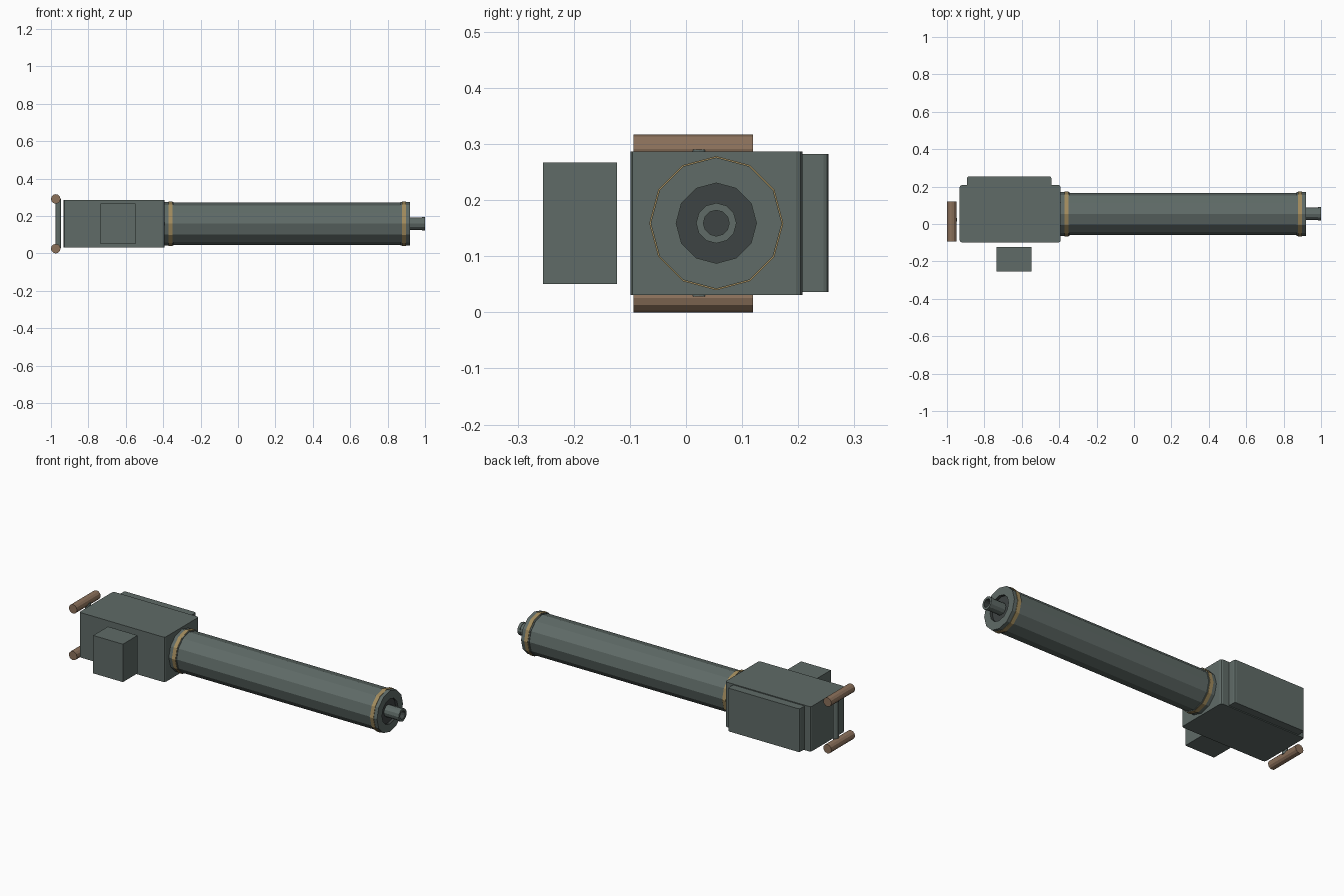
import bpy, bmesh, math
from mathutils import Matrix, Vector

if "Cube" in bpy.data.objects:
    bpy.data.objects.remove(bpy.data.objects["Cube"])

def material(name, rgb):
    m = bpy.data.materials.new(name)
    m.diffuse_color = (*rgb, 1.0)
    m.use_nodes = True
    m.node_tree.nodes["Principled BSDF"].inputs["Base Color"].default_value = m.diffuse_color
    return m

GREEN = material("grey green metal", (0.115, 0.147, 0.136))
DARK = material("dark metal", (0.048, 0.057, 0.056))
BRASS = material("brass", (0.36, 0.26, 0.11))
BROWN = material("brown grip", (0.26, 0.165, 0.105))

def finish(name, bm, mats):
    bmesh.ops.recalc_face_normals(bm, faces=bm.faces)
    mesh = bpy.data.meshes.new(name)
    bm.to_mesh(mesh)
    bm.free()
    for m in mats:
        mesh.materials.append(m)
    ob = bpy.data.objects.new(name, mesh)
    bpy.context.collection.objects.link(ob)
    return ob

def box(name, lo, hi, mat, bevel=0.0, segments=2):
    """Box between two corners, with its upright edges optionally rounded."""
    bm = bmesh.new()
    lo, hi = Vector(lo), Vector(hi)
    size, mid = hi - lo, (lo + hi) / 2
    bmesh.ops.create_cube(bm, size=1, matrix=Matrix.Translation(mid) @ Matrix.Diagonal((*size, 1)))
    if bevel:
        upright = [e for e in bm.edges if abs(e.verts[0].co.z - e.verts[1].co.z) > 0.01]
        bmesh.ops.bevel(bm, geom=upright, offset=bevel, segments=segments,
                        profile=0.5, affect='EDGES')
    return finish(name, bm, [mat])

def lathe(name, profile, axis, origin, mats, dark_from=None, sides=12):
    """Spin (position, radius) points about an axis; spans from dark_from on get slot 1."""
    bm = bmesh.new()
    rings = []
    for p, r in profile:
        ring = []
        for i in range(sides):
            a = 2 * math.pi * i / sides
            u, v = r * math.cos(a), r * math.sin(a)
            co = {'x': (p, u, v), 'y': (u, p, v), 'z': (u, v, p)}[axis]
            ring.append(bm.verts.new(Vector(co) + Vector(origin)))
        rings.append(ring)
    for k in range(len(rings) - 1):
        for i in range(sides):
            j = (i + 1) % sides
            f = bm.faces.new((rings[k][i], rings[k][j], rings[k + 1][j], rings[k + 1][i]))
            f.material_index = int(dark_from is not None and k >= dark_from)
    bm.faces.new(rings[0])
    cap = bm.faces.new(rings[-1])
    cap.material_index = int(dark_from is not None)
    return finish(name, bm, mats)

AXIS = (0, 0.054, 0.159)

# Receiver, rear cover plate and side box
box("receiver", (-0.932, -0.099, 0.031), (-0.392, 0.208, 0.287), GREEN, 0.012)
box("cover_plate", (-0.893, 0.200, 0.036), (-0.442, 0.254, 0.282), GREEN, 0.009)
box("side_box", (-0.734, -0.255, 0.051), (-0.547, -0.123, 0.267), GREEN)

# Barrel jacket with end collars and a dark recess in the front face
lathe("barrel_jacket",
      [(-0.40, 0.117), (-0.345, 0.117), (-0.345, 0.113), (0.87, 0.113), (0.87, 0.117),
       (0.92, 0.117), (0.92, 0.0715), (0.905, 0.0715)],
      'x', AXIS, [GREEN, DARK], dark_from=6)

# Brass bands near both ends
for name, x in (("rear_band", -0.36), ("front_band", 0.888)):
    lathe(name, [(x - 0.011, 0.1195), (x + 0.011, 0.1195)], 'x', AXIS, [BRASS])

# Hollow muzzle with a slight lip
lathe("muzzle",
      [(0.90, 0.033), (0.985, 0.033), (0.985, 0.036), (1.0, 0.036), (1.0, 0.023), (0.95, 0.023)],
      'x', AXIS, [GREEN, DARK], dark_from=4)

# Two crosswise grips joined by an upright post
for name, z in (("lower_grip", 0.0255), ("upper_grip", 0.2915)):
    lathe(name, [(-0.094, 0.0255), (0.119, 0.0255)], 'y', (-0.9745, 0, z), [BROWN])
lathe("grip_post", [(0.028, 0.016), (0.290, 0.016)], 'z', (-0.961, 0.023, 0), [GREEN])
